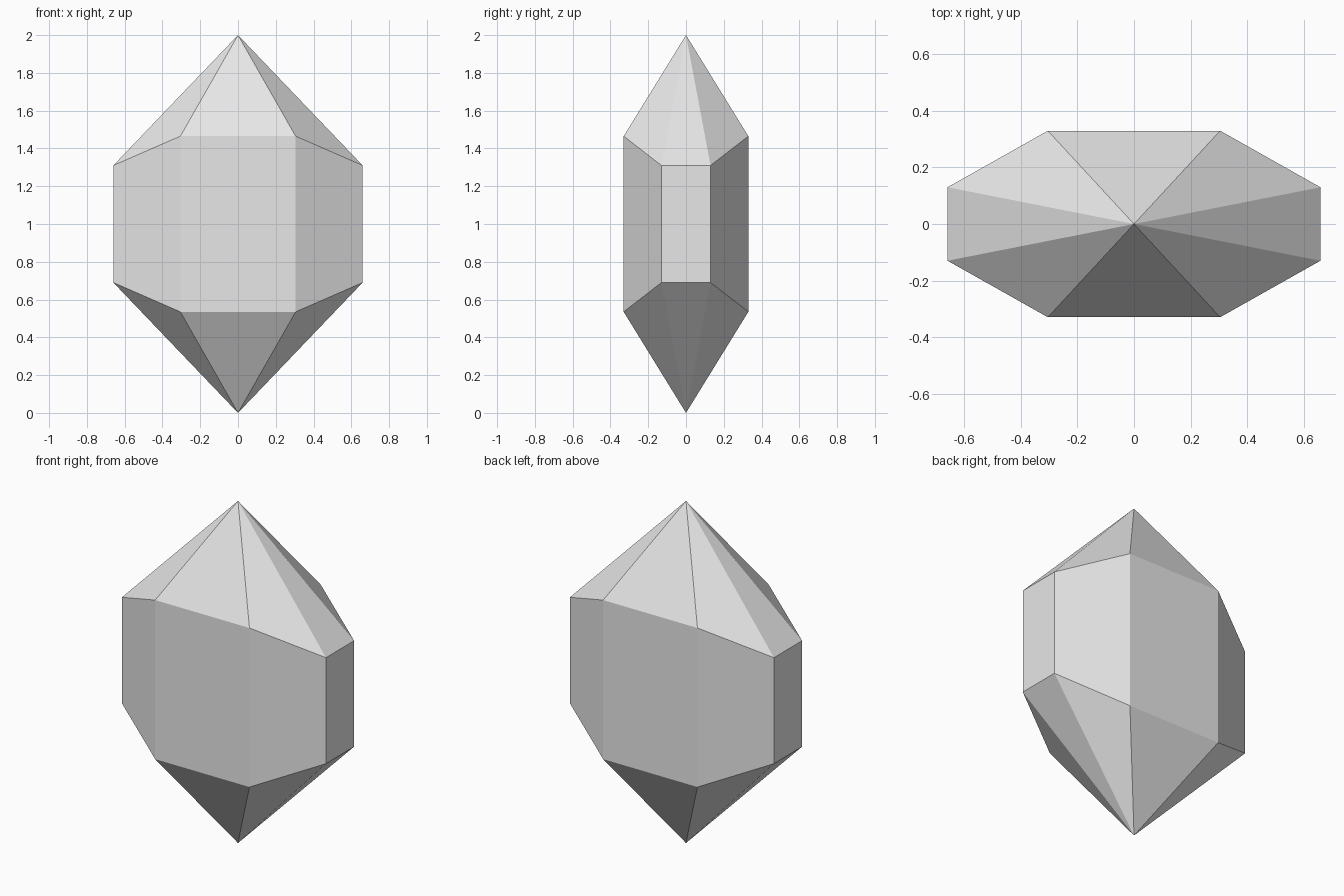
import bpy
import bmesh

# Remove the default cube
cube = bpy.data.objects.get("Cube")
if cube:
    bpy.data.objects.remove(cube, do_unlink=True)

# Single pale stone colour
stone = bpy.data.materials.new("pale_grey_stone")
stone.use_nodes = True
GREY = (0.8, 0.8, 0.8, 1.0)
stone.diffuse_color = GREY
stone.node_tree.nodes["Principled BSDF"].inputs["Base Color"].default_value = GREY

MIDDLE = 1.0   # mirror height of the crystal
TIP = 1.0      # tip distance from the middle

# One quarter of the girdle: x, y and half height of the side wall
quarter = [(0.66, 0.13, 0.31), (0.305, 0.33, 0.465)]

# Mirror the quarter into a counter-clockwise eight-sided ring
half = quarter + [(-x, y, h) for x, y, h in reversed(quarter)]
ring = half + [(-x, -y, h) for x, y, h in half]

bm = bmesh.new()
upper = [bm.verts.new((x, y, MIDDLE + h)) for x, y, h in ring]
lower = [bm.verts.new((x, y, MIDDLE - h)) for x, y, h in ring]
top_tip = bm.verts.new((0, 0, MIDDLE + TIP))
bottom_tip = bm.verts.new((0, 0, MIDDLE - TIP))

# Side walls and the facets running to each tip
for i in range(len(ring)):
    j = (i + 1) % len(ring)
    bm.faces.new((lower[i], lower[j], upper[j], upper[i]))
    bm.faces.new((upper[i], upper[j], top_tip))
    bm.faces.new((lower[j], lower[i], bottom_tip))
bmesh.ops.recalc_face_normals(bm, faces=bm.faces)

mesh = bpy.data.meshes.new("crystal")
bm.to_mesh(mesh)
bm.free()
mesh.materials.append(stone)
crystal = bpy.data.objects.new("crystal", mesh)
bpy.context.collection.objects.link(crystal)
